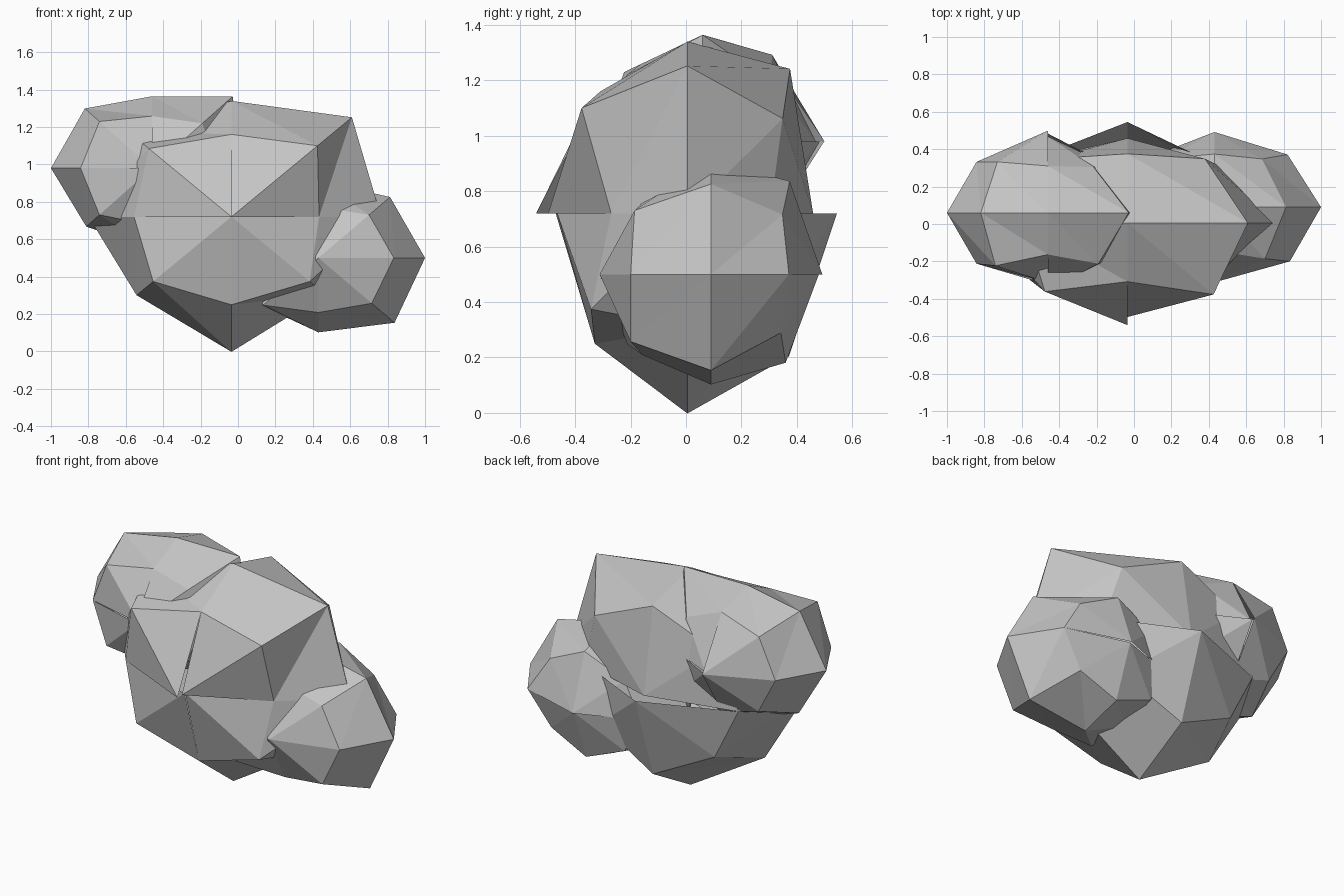
import bpy, bmesh
from math import cos, sin, pi

cube = bpy.data.objects.get("Cube")
if cube:
    bpy.data.objects.remove(cube, do_unlink=True)

stone = bpy.data.materials.new("stone_grey")
stone.use_nodes = True
grey = (0.56, 0.56, 0.56, 1)
stone.diffuse_color = grey
stone.node_tree.nodes["Principled BSDF"].inputs["Base Color"].default_value = grey

SIDES = 8


def lump(name, centre, scale, front_pole, front, middle, back, back_pole):
    """Eight-sided faceted ball lying along y; each list gives radii going
    round from +x through +z. Poles are split into four quarter fans."""
    bm = bmesh.new()

    def point(radius, lat, lon):
        unit = (cos(lat) * cos(lon), sin(lat), cos(lat) * sin(lon))
        return bm.verts.new([c + s * radius * u for c, s, u in zip(centre, scale, unit)])

    rings = [[point(r, lat, 2 * pi * i / SIDES) for i, r in enumerate(radii)]
             for lat, radii in ((-pi / 4, front), (0, middle), (pi / 4, back))]
    tips = [[point(r, lat, 0) for r in radii]
            for lat, radii in ((-pi / 2, front_pole), (pi / 2, back_pole))]

    for i in range(SIDES):
        j = (i + 1) % SIDES
        quarter = i // 2
        bm.faces.new((tips[0][quarter], rings[0][i], rings[0][j]))
        bm.faces.new((tips[1][quarter], rings[2][j], rings[2][i]))
        for near, far in zip(rings, rings[1:]):
            bm.faces.new((near[i], far[i], far[j]))
            bm.faces.new((near[i], far[j], near[j]))

    mesh = bpy.data.meshes.new(name)
    bm.to_mesh(mesh)
    bm.free()
    mesh.materials.append(stone)
    obj = bpy.data.objects.new(name, mesh)
    bpy.context.collection.objects.link(obj)
    return obj


# Large central lump
lump("main_lump", (-0.035, 0.005, 0.72), (0.92, 0.54, 0.76),
     (0.93, 1.01, 0.88, 0.87),
     (0.72, 1, 0.82, 0.96, 0.8, 0.91, 0.875, 0.91),
     (0.87, 0.99, 0.815, 0.85, 0.83, 0.78, 0.95, 0.77),
     (0.78, 0.9, 0.97, 0.9, 0.85, 0.85, 0.96, 0.85),
     (0.84, 0.84, 1, 1))

# Upper lump on the right side
lump("upper_right_lump", (-0.46, 0.06, 0.98), (0.54, 0.385, 0.48),
     (1.07, 0.97, 1, 1),
     (0.9, 1, 0.82, 1.04, 1, 1.04, 0.9, 0.9),
     (0.9, 1.13, 0.8, 0.94, 1, 0.92, 0.9, 0.9),
     (0.9, 0.9, 0.92, 1, 1, 0.95, 0.9, 0.9),
     (1.06, 1.14, 1.14, 1.1))

# Lower lump on the left side
lump("lower_left_lump", (0.43, 0.09, 0.5), (0.57, 0.41, 0.485),
     (0.98, 0.98, 0.98, 0.98),
     (1, 0.95, 0.8, 0.85, 0.9, 1.04, 0.85, 1),
     (1, 0.95, 0.85, 0.9, 0.9, 0.75, 0.82, 1.01),
     (0.97, 0.89, 0.98, 0.9, 0.9, 0.9, 0.93, 0.87),
     (0.98, 0.98, 0.95, 0.95))
